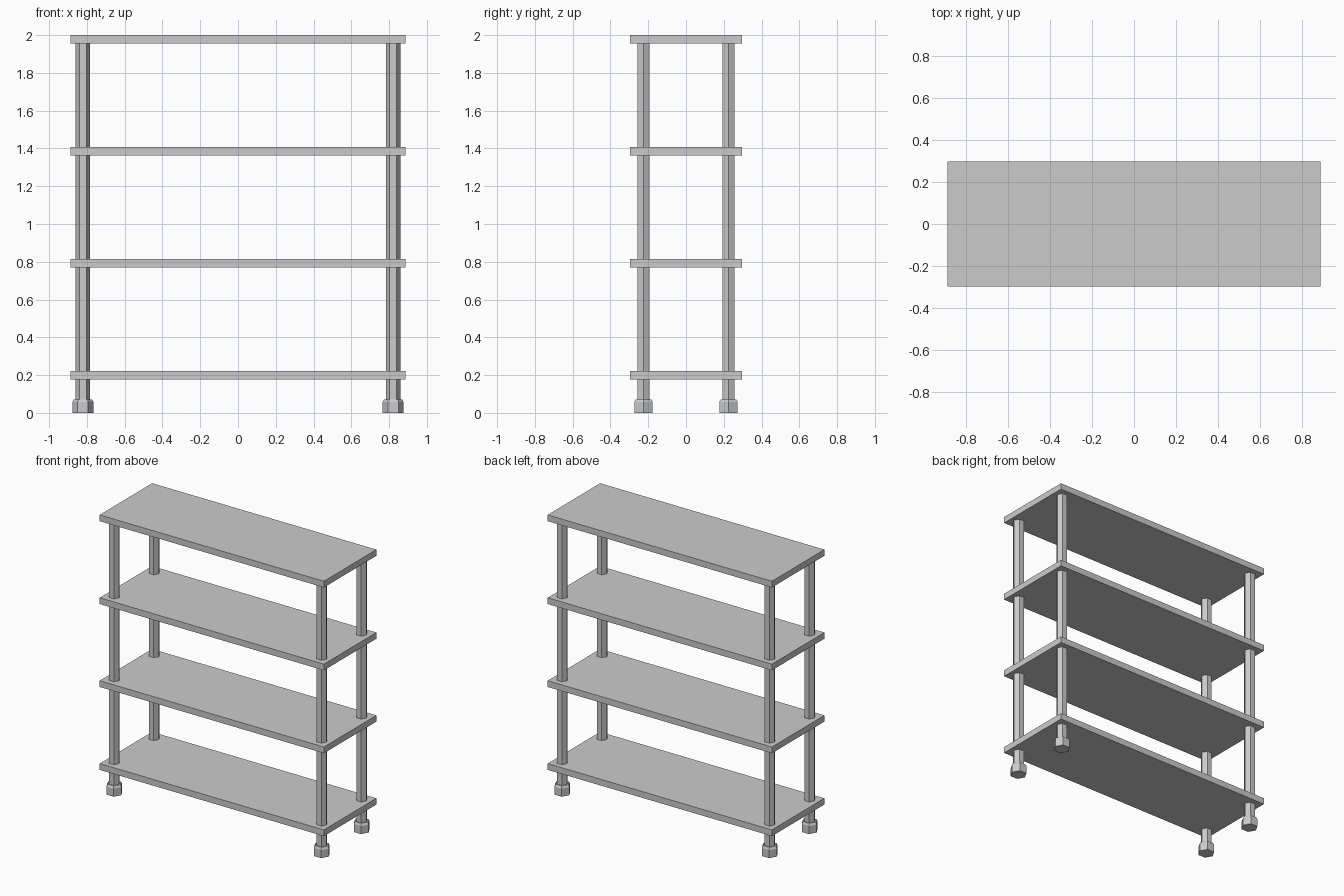
import bpy
import bmesh
import math

cube = bpy.data.objects.get("Cube")
if cube:
    bpy.data.objects.remove(cube, do_unlink=True)

grey = bpy.data.materials.new("light_grey")
grey.use_nodes = True
colour = (0.6, 0.6, 0.6, 1)
grey.diffuse_color = colour
grey.node_tree.nodes["Principled BSDF"].inputs["Base Color"].default_value = colour

SHELF_X, SHELF_Y, SHELF_T = 1.775, 0.593, 0.045
SHELF_TOPS = [2.0 - 0.593 * i for i in range(4)]
POST_X, POST_Y = 0.821, 0.225


def finish(name, bm):
    bmesh.ops.recalc_face_normals(bm, faces=bm.faces)
    mesh = bpy.data.meshes.new(name)
    bm.to_mesh(mesh)
    bm.free()
    mesh.materials.append(grey)
    obj = bpy.data.objects.new(name, mesh)
    bpy.context.collection.objects.link(obj)
    return obj


def hex_column(name, x, y, profile):
    """Stack hexagonal rings given as (radius, height), capped at both ends."""
    bm = bmesh.new()
    rings = []
    for radius, z in profile:
        angles = [math.tau * i / 6 for i in range(6)]
        rings.append([bm.verts.new((radius * math.cos(a), radius * math.sin(a), z))
                      for a in angles])
    for low, high in zip(rings, rings[1:]):
        for i in range(6):
            j = (i + 1) % 6
            bm.faces.new((low[i], low[j], high[j], high[i]))
    bm.faces.new(rings[0][::-1])
    bm.faces.new(rings[-1])
    finish(name, bm).location = (x, y, 0)


# Shelves
for number, top in enumerate(reversed(SHELF_TOPS), 1):
    bm = bmesh.new()
    bmesh.ops.create_cube(bm, size=1)
    bmesh.ops.scale(bm, vec=(SHELF_X, SHELF_Y, SHELF_T), verts=bm.verts)
    finish(f"shelf_{number}", bm).location = (0, 0, top - SHELF_T / 2)

# Hexagonal posts and their chamfered feet
for side, x in (("left", POST_X), ("right", -POST_X)):
    for end, y in (("front", -POST_Y), ("back", POST_Y)):
        hex_column(f"{end}_{side}_post", x, y, [(0.038, 0.05), (0.038, 1.97)])
        hex_column(f"{end}_{side}_foot", x, y,
                   [(0.056, 0), (0.056, 0.058), (0.047, 0.072)])
